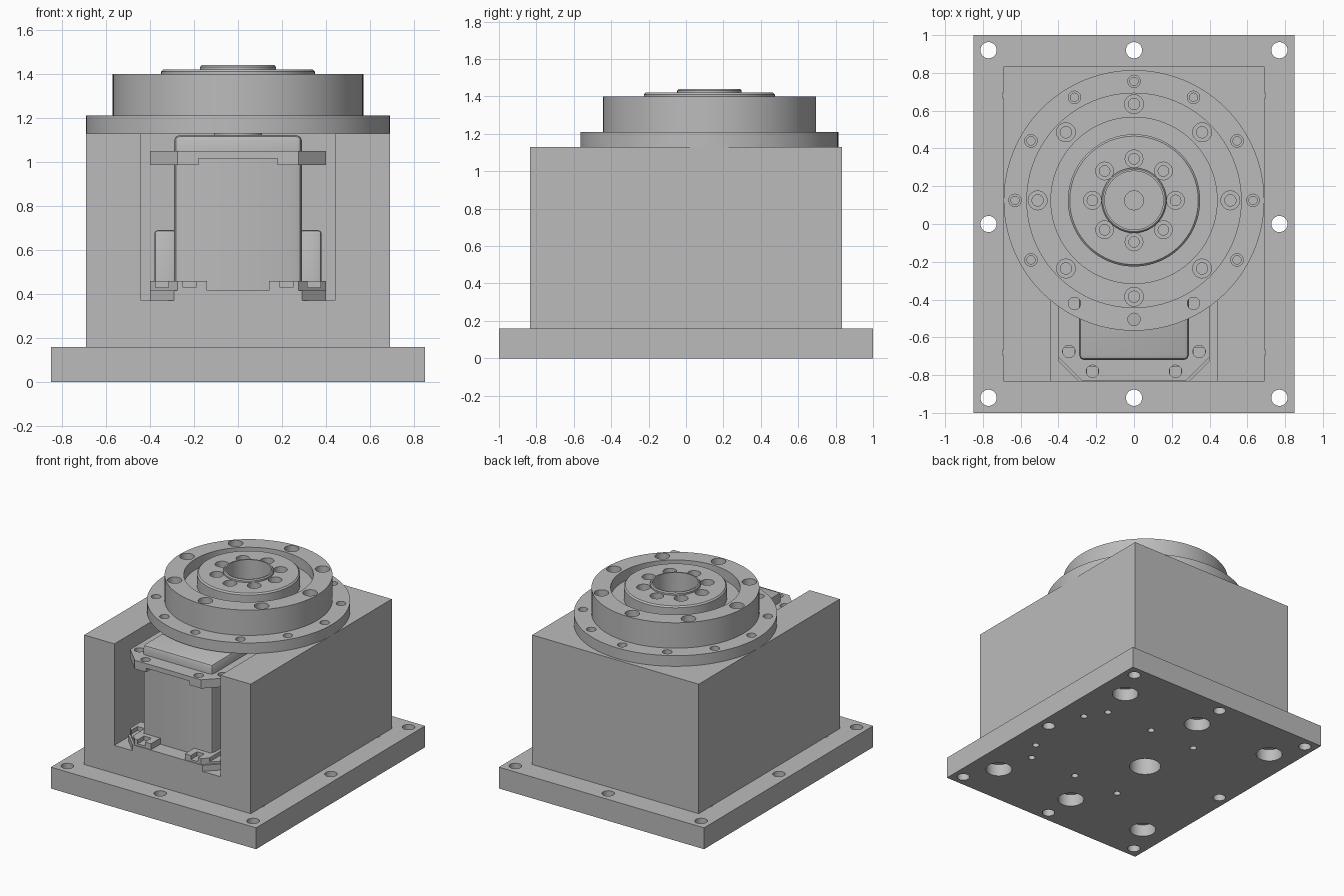
import bpy, bmesh, math
from mathutils import Matrix, Vector

cube = bpy.data.objects.get("Cube")
if cube:
    bpy.data.objects.remove(cube)

grey = bpy.data.materials.new("machined grey")
grey.use_nodes = True
COLOR = (0.5, 0.5, 0.5, 1)
grey.diffuse_color = COLOR
grey.node_tree.nodes["Principled BSDF"].inputs["Base Color"].default_value = COLOR

AXIS_Y = 0.125          # turntable centre
parts = []


def finish(name, bm):
    bmesh.ops.recalc_face_normals(bm, faces=bm.faces)
    mesh = bpy.data.meshes.new(name)
    bm.to_mesh(mesh)
    bm.free()
    mesh.materials.append(grey)
    ob = bpy.data.objects.new(name, mesh)
    bpy.context.collection.objects.link(ob)
    parts.append(ob)
    return ob


def add_prism(bm, pts, z0, z1):
    low = [bm.verts.new((x, y, z0)) for x, y in pts]
    top = [bm.verts.new((x, y, z1)) for x, y in pts]
    bm.faces.new(low)
    bm.faces.new(top)
    for i in range(len(pts)):
        j = (i + 1) % len(pts)
        bm.faces.new((low[i], low[j], top[j], top[i]))


def prism(name, pts, z0, z1):
    bm = bmesh.new()
    add_prism(bm, pts, z0, z1)
    return finish(name, bm)


def rect(x0, x1, y0, y1):
    return [(x0, y0), (x1, y0), (x1, y1), (x0, y1)]


def box(name, x0, x1, y0, y1, z0, z1):
    return prism(name, rect(x0, x1, y0, y1), z0, z1)


def circle(x, y, r, n=32):
    return [(x + r * math.cos(math.tau * i / n), y + r * math.sin(math.tau * i / n))
            for i in range(n)]


def lathe(name, profile, steps=96):
    bm = bmesh.new()
    vs = [bm.verts.new((r, AXIS_Y, z)) for r, z in profile]
    es = [bm.edges.new((vs[i], vs[(i + 1) % len(vs)])) for i in range(len(vs))]
    bmesh.ops.spin(bm, geom=vs + es, cent=(0, AXIS_Y, 0), axis=(0, 0, 1),
                   angle=math.tau, steps=steps)
    bmesh.ops.remove_doubles(bm, verts=bm.verts, dist=0.0005)
    return finish(name, bm)


def cut(target, shapes, z0, z1):
    """Subtract a set of separate upright prisms from the target."""
    bm = bmesh.new()
    for pts in shapes:
        add_prism(bm, pts, z0, z1)
    cutter = finish("cutter", bm)
    parts.remove(cutter)
    cutter.hide_render = True
    mod = target.modifiers.new("cut", "BOOLEAN")
    mod.operation, mod.solver, mod.object = "DIFFERENCE", "EXACT", cutter
    bpy.context.view_layer.objects.active = target
    bpy.ops.object.modifier_apply(modifier=mod.name)
    bpy.data.objects.remove(cutter)


def drill(target, centres, r, z0, z1, n=32):
    cut(target, [circle(x, y, r, n) for x, y in centres], z0, z1)


def bolt_circle(radius, count):
    return [(radius * math.sin(math.tau * i / count),
             AXIS_Y + radius * math.cos(math.tau * i / count)) for i in range(count)]


def bevel(ob, width, rule, segments=2):
    bm = bmesh.new()
    bm.from_mesh(ob.data)
    edges = [e for e in bm.edges if rule(*[v.co for v in e.verts])]
    bmesh.ops.bevel(bm, geom=edges, offset=width, segments=segments,
                    affect="EDGES", profile=0.5)
    bm.to_mesh(ob.data)
    bm.free()


def upright(a, b):
    return abs(a.z - b.z) > 0.01


# Base plate with mounting holes, counterbores and dowel holes underneath
base = box("base_plate", -0.85, 0.85, -1, 1, 0, 0.16)
edge_holes = [(x, y) for x in (-0.77, 0, 0.77) for y in (-0.92, 0, 0.92) if x or y]
drill(base, edge_holes, 0.043, -0.1, 0.3)
block_bolts = [(x, y) for x in (-0.65, 0, 0.65) for y in (-0.68, 0.68)]
drill(base, block_bolts, 0.09, -0.1, 0.09)
drill(base, block_bolts, 0.045, 0.05, 0.3)
drill(base, [(-0.1, 0)], 0.108, -0.1, 0.3, 48)
dowels = [(x, s * y) for x, y in ((-0.19, 0.41), (0.19, 0.41), (0.58, 0.41), (0.67, 0.26))
          for s in (-1, 1)]
drill(base, dowels, 0.024, -0.1, 0.12)

# Housing block with the motor pocket open to the front and top
block = box("housing_block", -0.69, 0.69, -0.835, 0.835, 0.16, 1.13)
cut(block, [rect(-0.44, 0.44, -1, 0.5)], 0.37, 1.3)
flange_holes = bolt_circle(0.63, 12)
drill(block, [p for p in flange_holes if p[1] > -0.3], 0.022, 1.0, 1.3, 16)


def motor_outline(x, front, back, chamfer):
    return [(-x + chamfer, front), (x - chamfer, front), (x, front + chamfer),
            (x, back), (-x, back), (-x, front + chamfer)]


# Raised pad under the motor
prism("motor_pad", motor_outline(0.40, -0.835, 0.45, 0.11), 0.37, 0.415)

# Motor: case, cap, mounting plate and feet
case = box("motor_case", -0.29, 0.29, -0.72, 0.42, 0.41, 1.05)
bevel(case, 0.03, upright)
cap = box("motor_cap", -0.29, 0.29, -0.72, 0.42, 1.045, 1.122)
bevel(cap, 0.025, lambda a, b: upright(a, b) or min(a.z, b.z) > 1.1)

screws = [(s * x, y) for x, y in ((0.345, -0.675), (0.22, -0.78)) for s in (-1, 1)]
plate = prism("motor_plate", motor_outline(0.40, -0.83, 0.44, 0.125), 1.015, 1.05)
drill(plate, screws, 0.033, 0.9, 1.2, 20)

for side, s in (("left", 1), ("right", -1)):
    def corner(inner):
        return [(s * x, y) for x, y in ((inner, -0.83), (0.275, -0.83), (0.40, -0.705),
                                        (0.40, -0.58), (0.28, -0.58), (0.28, -0.72),
                                        (inner, -0.72))]
    # Thick corner lug below the plate
    lug = prism("plate_lug_" + side, corner(0.18), 0.985, 1.02)
    drill(lug, [p for p in screws if p[0] * s > 0], 0.033, 0.9, 1.2, 20)
    # Lower foot with screw pockets open to the front
    foot = prism("motor_foot_" + side, corner(0.14), 0.415, 0.46)
    cut(foot, [rect(s * 0.22 - 0.03, s * 0.22 + 0.03, -0.9, -0.755),
               rect(s * 0.345 - 0.03, s * 0.345 + 0.03, -0.9, -0.655)], 0.43, 0.6)
    # Side connector cover
    lo, hi = sorted((s * 0.28, s * 0.38))
    cover = box("side_cover_" + side, lo, hi, -0.5, 0.3, 0.415, 0.69)
    bevel(cover, 0.015, lambda a, b: min(a.z, b.z) > 0.68 or upright(a, b))

# Output horn of the motor
lathe("output_horn", [(0.05, 1.1), (0.11, 1.1), (0.11, 1.2), (0.05, 1.2)], 48)
lathe("horn_screw", [(0, 1.1), (0.052, 1.1), (0.052, 1.17), (0, 1.17)], 32)

# Outer bearing ring with bolted flange
ring = lathe("bearing_ring", [(0.44, 1.13), (0.69, 1.13), (0.69, 1.21), (0.57, 1.21),
                              (0.57, 1.40), (0.44, 1.40)])
drill(ring, flange_holes, 0.033, 1.0, 1.3, 20)
ring_bolts = bolt_circle(0.51, 8)
drill(ring, ring_bolts, 0.05, 1.33, 1.5, 24)
drill(ring, ring_bolts, 0.03, 1.2, 1.35, 20)

# Rotating hub with raised lip and central bore
hub = lathe("rotating_hub", [(0.10, 1.13), (0.45, 1.13), (0.45, 1.32), (0.35, 1.32),
                             (0.35, 1.41), (0.34, 1.42), (0.172, 1.42), (0.172, 1.432),
                             (0.165, 1.44), (0.155, 1.44), (0.155, 1.2), (0.10, 1.2)])
hub_bolts = bolt_circle(0.22, 8)
drill(hub, hub_bolts, 0.047, 1.34, 1.5, 24)
drill(hub, hub_bolts, 0.028, 1.24, 1.36, 20)

# Smooth the round walls, keep machined edges sharp
bpy.ops.object.select_all(action="DESELECT")
for ob in parts:
    ob.select_set(True)
bpy.context.view_layer.objects.active = parts[0]
bpy.ops.object.shade_smooth_by_angle(angle=math.radians(30))
